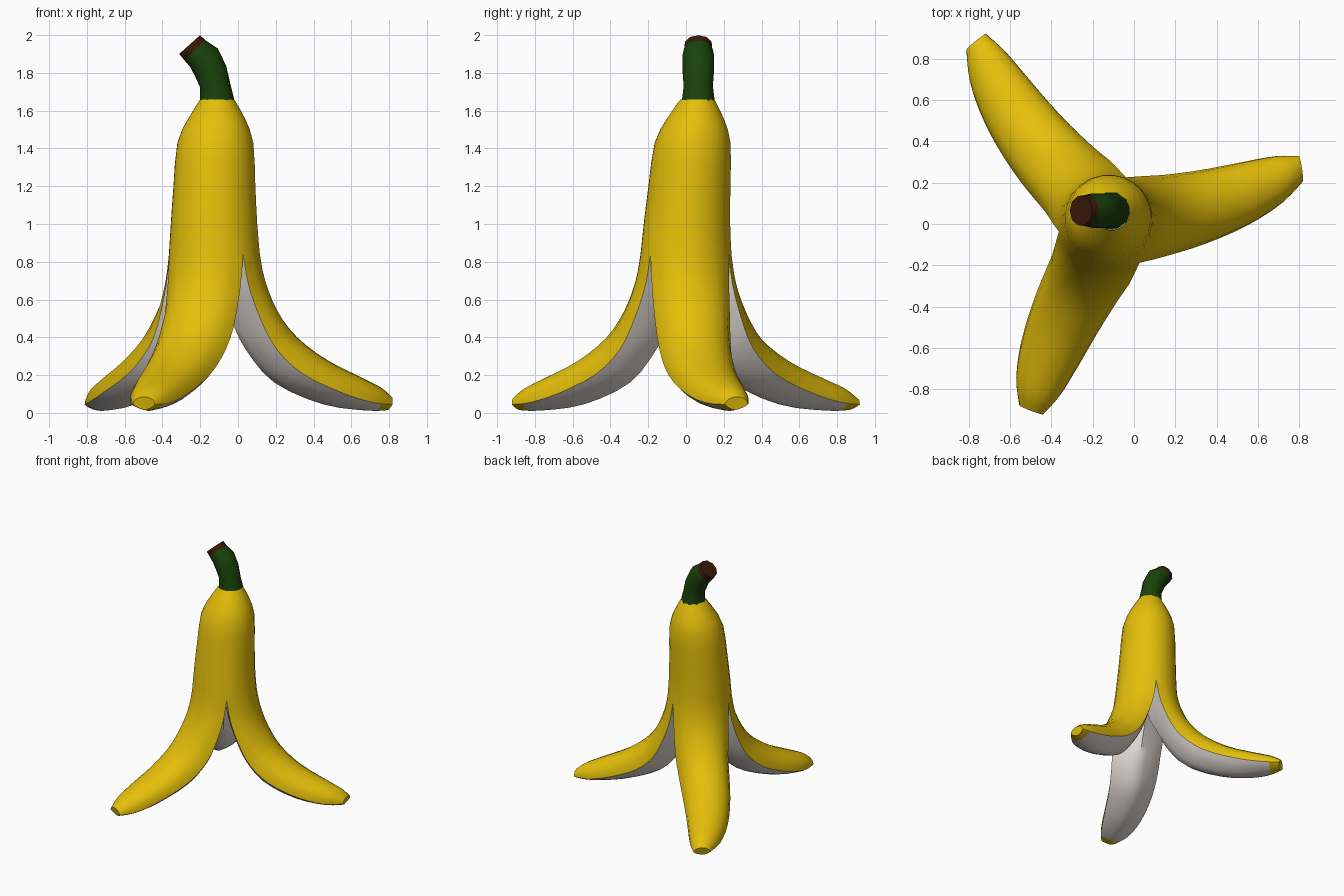
import bpy, bmesh, math
from mathutils import Vector

if "Cube" in bpy.data.objects:
    bpy.data.objects.remove(bpy.data.objects["Cube"])


def material(name, rgb):
    m = bpy.data.materials.new(name)
    m.diffuse_color = (*rgb, 1)
    m.use_nodes = True
    m.node_tree.nodes["Principled BSDF"].inputs["Base Color"].default_value = m.diffuse_color
    return m


yellow = material("peel yellow", (0.78, 0.52, 0.003))
white = material("inner white", (0.78, 0.72, 0.68))
green = material("stem green", (0.010, 0.055, 0.003))
brown = material("stem end brown", (0.045, 0.010, 0.003))


def finish(bm, name, mats, angle):
    bmesh.ops.remove_doubles(bm, verts=bm.verts, dist=0.0005)
    bmesh.ops.recalc_face_normals(bm, faces=bm.faces)
    me = bpy.data.meshes.new(name)
    bm.to_mesh(me)
    bm.free()
    ob = bpy.data.objects.new(name, me)
    bpy.context.collection.objects.link(ob)
    for m in mats:
        me.materials.append(m)
    bpy.ops.object.select_all(action='DESELECT')
    ob.select_set(True)
    bpy.context.view_layer.objects.active = ob
    bpy.ops.object.shade_smooth_by_angle(angle=math.radians(angle))
    return ob


def strip(bm, a, b, mat):
    for i in range(len(a) - 1):
        f = bm.faces.new((a[i], a[i + 1], b[i + 1], b[i]))
        f.material_index = mat


def smooth_rows(rows, n):
    """Catmull-Rom interpolation between rows of numbers."""
    out = []
    for i in range(len(rows) - 1):
        quad = list(zip(rows[max(i - 1, 0)], rows[i], rows[i + 1],
                        rows[min(i + 2, len(rows) - 1)]))
        for j in range(n):
            t = j / n
            out.append([0.5 * (2 * b + (c - a) * t + (2 * a - 5 * b + 4 * c - e) * t * t
                               + (3 * b - a - 3 * c + e) * t ** 3) for a, b, c, e in quad])
    return out + [list(rows[-1])]


# Closed upper body rings: z, centre x, centre y, radius
BASE = (-0.125, 0.0)
BODY = smooth_rows([(1.66, -0.11, 0.06, 0.09), (1.56, -0.113, 0.05, 0.150),
                    (1.43, -0.12, 0.035, 0.202), (1.2, -0.125, 0.018, 0.218),
                    (1.0, -0.127, 0.005, 0.23), (0.84, -0.125, 0.0, 0.242)], 2)

# Flap stations: outer ridge r, z, side edge r, z, inner ridge r, z, half width, roundness
FLAP = smooth_rows([(.242, .84, .121, .84, .00, .72, .2096, 0.0),
                    (.27, .70, .15, .68, .03, .61, .207, 0.2),
                    (.335, .54, .21, .51, .09, .49, .202, 0.6),
                    (.44, .40, .30, .34, .165, .34, .192, 0.8),
                    (.60, .28, .445, .205, .32, .16, .178, 1),
                    (.78, .19, .66, .105, .58, .045, .152, 1),
                    (.89, .135, .83, .055, .82, .012, .115, 1),
                    (.95, .085, .945, .045, .93, .015, .062, 1)], 3)

# Flaps: direction, length scale, sideways bow, sideways tip shift
FLAPS = [(9, 1.02, 0.0, 0.12), (129, 1.15, 0.03, -0.06), (249, 1.03, -0.03, -0.025)]
US = [-1, -0.75, -0.5, -0.25, 0, 0.25, 0.5, 0.75, 1]

bm = bmesh.new()
for deg, scale, bow, tip in FLAPS:
    ang = math.radians(deg)
    d = Vector((math.cos(ang), math.sin(ang), 0))
    side = Vector((-d.y, d.x, 0))

    def arc(z, cx, cy, r):
        pts = []
        for u in US:
            a = ang + math.radians(60 * u)
            pts.append(bm.verts.new((cx + r * math.cos(a), cy + r * math.sin(a), z)))
        return pts

    # upper body sector
    prev = None
    for ring in BODY:
        cur = arc(*ring)
        if prev:
            strip(bm, prev, cur, 0)
        prev = cur

    # peeled flap
    def place(r, t, z):
        s = max(0.0, min(1.0, (r - 0.24) / 0.71))
        if r > 0.25:
            r = 0.25 + (r - 0.25) * (scale * 0.95 - 0.25) / 0.70
        t += 4 * s * (1 - s) * bow + s * s * tip
        return bm.verts.new(Vector((*BASE, max(z, 0.0))) + d * r + side * t)

    po, pi = prev, None
    for k, (o_r, o_z, e_r, e_z, n_r, n_z, w, rnd) in enumerate(FLAP):
        rnd = max(0, min(1, rnd))
        inr = 0.45 * rnd
        outer, inner = [], []
        for u in US:
            c, sn = math.cos(u * math.pi / 2), math.sin(u * math.pi / 2)
            a = math.radians(60 * u)
            # circle sector at the top turning into an ellipse lower down
            f = (2 * math.cos(a) - 1) * (1 - rnd) + c * rnd
            t = w * (math.sin(a) / math.sin(math.pi / 3) * (1 - rnd) + sn * rnd)
            outer.append(place(e_r + (o_r - e_r) * f, t, e_z + (o_z - e_z) * f))
            # wedge at the top turning into a shallow bulge
            f = (1 - abs(u)) * (1 - inr) + c * inr
            t = w * (u * (1 - inr) + sn * inr)
            inner.append(place(e_r + (n_r - e_r) * f, t, e_z + (n_z - e_z) * f))
        if k == 0:
            outer = prev
        else:
            strip(bm, po, outer, 0)
            strip(bm, pi, inner, 0 if k >= len(FLAP) - 2 else 1)
        po, pi = outer, inner
    # blunt flap end
    bm.faces.new(po + pi[-2:0:-1])
    bmesh.ops.weld_verts(bm, targetmap={pi[0]: po[0], pi[-1]: po[-1]})
finish(bm, "banana_peel", [yellow, white], 42)

# Bent stem: x, z, radius, tilt
STEM = [(-.11, 1.65, .092, 0), (-.12, 1.73, .081, 5), (-.145, 1.81, .087, 18),
        (-.18, 1.88, .088, 34), (-.228, 1.920, .077, 42), (-.256, 1.95, .074, 42)]
bm = bmesh.new()
prev = None
for k, (x, z, r, tilt) in enumerate(STEM):
    b = math.radians(tilt)
    across = Vector((math.cos(b), 0, math.sin(b)))
    ring = []
    for i in range(10):
        a = 2 * math.pi * i / 10
        ring.append(bm.verts.new(Vector((x, 0.065, z)) + across * (r * math.cos(a))
                                 + Vector((0, r * math.sin(a), 0))))
    if prev:
        strip(bm, prev + prev[:1], ring + ring[:1], 1 if k == len(STEM) - 1 else 0)
    prev = ring
cap = bm.faces.new(prev)
cap.material_index = 1
finish(bm, "stem", [green, brown], 40)
